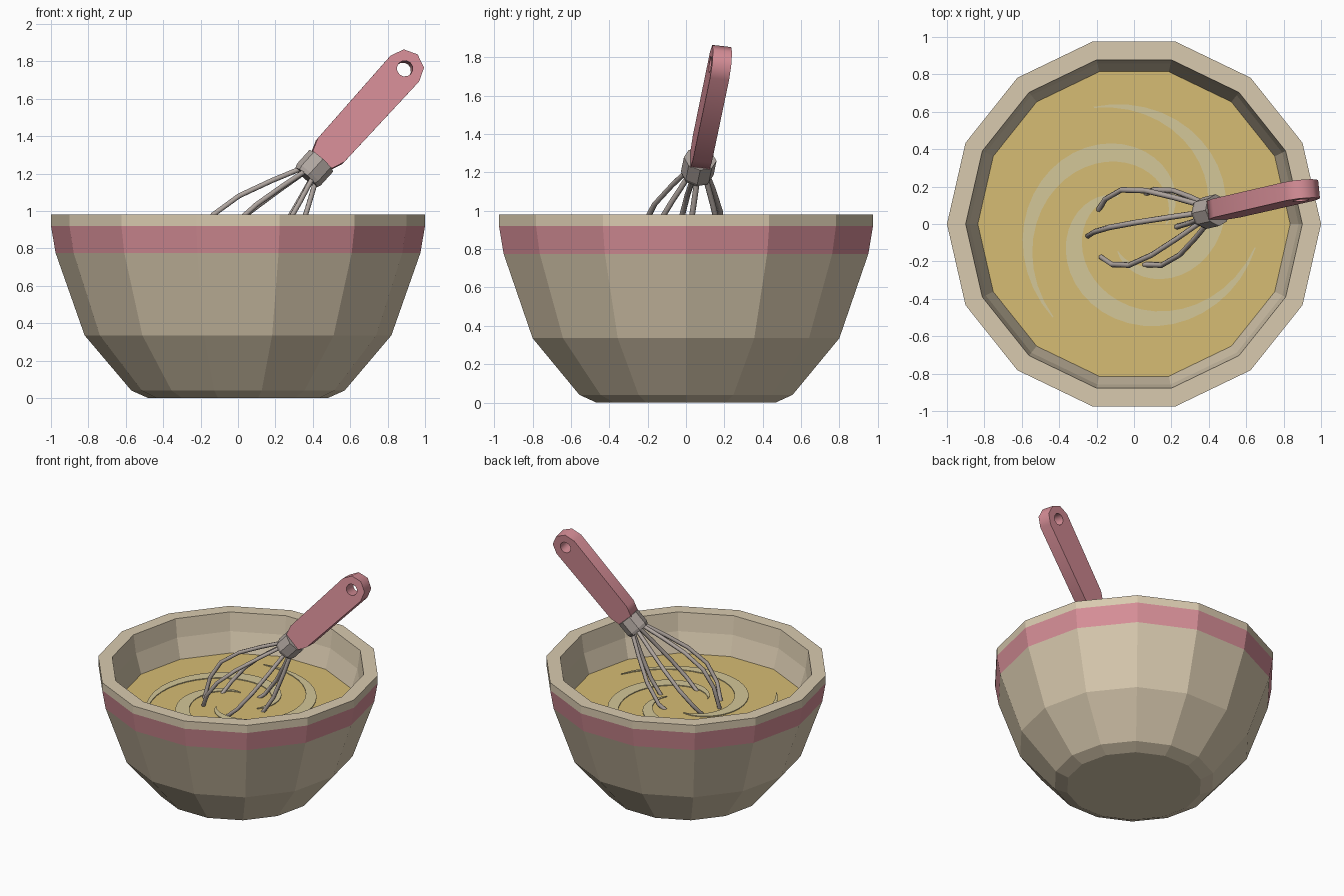
import bpy, bmesh, math
from mathutils import Matrix, Vector

if "Cube" in bpy.data.objects:
    bpy.data.objects.remove(bpy.data.objects["Cube"])


def material(name, hex_code):
    rgb = [int(hex_code[i:i + 2], 16) / 255 for i in (0, 2, 4)]
    col = [c / 12.92 if c < 0.04 else ((c + 0.055) / 1.055) ** 2.4 for c in rgb] + [1]
    m = bpy.data.materials.new(name)
    m.use_nodes = True
    m.diffuse_color = col
    m.node_tree.nodes["Principled BSDF"].inputs["Base Color"].default_value = col
    return m


cream = material("cream_ceramic", "D9CAAF")
pink = material("pink", "D68E97")
gold = material("golden_batter", "D6BC74")
pale = material("pale_batter", "D4C798")
metal = material("steel", "B0A6A0")


def add_mesh(name, bm, mats, matrix=None):
    bmesh.ops.recalc_face_normals(bm, faces=bm.faces)
    me = bpy.data.meshes.new(name)
    bm.to_mesh(me)
    bm.free()
    for m in mats:
        me.materials.append(m)
    ob = bpy.data.objects.new(name, me)
    bpy.context.collection.objects.link(ob)
    ob.matrix_world = matrix or Matrix()
    return ob


def lathe(name, profile, sides, mats, matrix=None, rule=None):
    """Spin (radius, height) points; both ends are closed with flat caps."""
    bm = bmesh.new()
    rings = []
    for r, z in profile:
        rings.append([bm.verts.new((r * math.cos(math.tau * i / sides),
                                    r * math.sin(math.tau * i / sides), z))
                      for i in range(sides)])
    for a, b in zip(rings, rings[1:]):
        for i in range(sides):
            j = (i + 1) % sides
            bm.faces.new((a[i], a[j], b[j], b[i]))
    bm.faces.new(rings[0])
    bm.faces.new(rings[-1])
    if rule:
        for f in bm.faces:
            f.material_index = rule(f)
    return add_mesh(name, bm, mats, matrix)


def add_curve(name, dims, splines, mat, matrix, closed, **settings):
    cu = bpy.data.curves.new(name, "CURVE")
    cu.dimensions = dims
    for pts in splines:
        sp = cu.splines.new("POLY")
        sp.points.add(len(pts) - 1)
        for p, co in zip(sp.points, pts):
            p.co = (*co, 1)
        sp.use_cyclic_u = closed
    for key, value in settings.items():
        setattr(cu, key, value)
    cu.materials.append(mat)
    ob = bpy.data.objects.new(name, cu)
    bpy.context.collection.objects.link(ob)
    ob.matrix_world = matrix
    bpy.ops.object.select_all(action="DESELECT")
    ob.select_set(True)
    bpy.context.view_layer.objects.active = ob
    bpy.ops.object.convert(target="MESH")
    return bpy.context.object


# Bowl: outer wall, rim and inner wall, with a painted band
SIDES = 14
LEVEL = 0.69


def in_band(face):
    c = face.calc_center_median()
    return int(0.8 < c.z < 0.9 and c.xy.length > 0.93)


lathe("bowl", [(0.48, 0), (0.57, 0.04), (0.82, 0.335), (0.975, 0.775), (1, 0.92),
               (1, 0.98), (0.9, 0.98), (0.88, 0.84), (0.82, 0.64), (0.72, 0.38),
               (0.48, 0.1)],
      SIDES, [cream, pink], rule=in_band)

# Batter surface
lathe("batter", [(0.825, LEVEL - 0.04), (0.838, LEVEL)], SIDES, [gold])

# Three tapered spiral swirls lying on the batter
STEPS = 28
bm = bmesh.new()
for arm in range(3):
    pairs = []
    for k in range(STEPS + 1):
        t = k / STEPS
        ang = math.radians(229 + 120 * arm - 230 * t)
        mid, half = 0.66 - 0.49 * t, 0.003 + 0.048 * math.sin(math.pi * t)
        pairs.append([bm.verts.new((r * math.cos(ang), r * math.sin(ang), LEVEL + 0.006))
                      for r in (mid - half, mid + half)])
    for (a, b), (c, d) in zip(pairs, pairs[1:]):
        bm.faces.new((a, b, d, c))
bmesh.ops.recalc_face_normals(bm, faces=bm.faces)
bm.normal_update()
if sum(f.normal.z for f in bm.faces) < 0:
    bmesh.ops.reverse_faces(bm, faces=bm.faces)
top = bm.faces[:]
extruded = bmesh.ops.extrude_face_region(bm, geom=top, use_keep_orig=True)
for v in extruded["geom"]:
    if isinstance(v, bmesh.types.BMVert):
        v.co.z -= 0.007
add_mesh("batter_swirls", bm, [pale])

# Whisk frame: the axis leans out over the rim
origin = Vector((0.406, 0.065, 1.225))
axis = Vector((0.664, 0.152, 0.733)).normalized()
wide = axis.cross(Vector((0, 1, 0))).normalized()
flat = axis.cross(wide)


def frame(x, y, z):
    return Matrix.Translation(origin) @ Matrix((x, y, z)).transposed().to_4x4()


along_z = frame(wide, flat, axis)
along_x = frame(axis, wide, flat)

# Handle: flat bar with a rounded end and a hanging hole
HOLE = 0.725
outline = [(0.05, -0.065), (0.13, -0.095)]
outline += [(HOLE + 0.103 * math.cos(math.radians(a)), 0.103 * math.sin(math.radians(a)), )
            for a in range(-90, 91, 45)]
outline += [(0.13, 0.095), (0.05, 0.065)]
hole = [(HOLE + 0.043 * math.cos(math.tau * i / 12), 0.043 * math.sin(math.tau * i / 12))
        for i in range(12)]
add_curve("whisk_handle", "2D", [[(x, y, 0) for x, y in pts] for pts in (outline, hole)],
          pink, along_x, True, fill_mode="BOTH", extrude=0.05)

# Collar between handle and wires
lathe("whisk_collar", [(0.078, -0.062), (0.086, -0.04), (0.086, 0.06)], 8, [metal], along_z)

# Six wires bulging out and dipping into the batter
wire = [(0.05, -0.04), (0.125, -0.2), (0.2, -0.38), (0.235, -0.55), (0.205, -0.7),
        (0.12, -0.85), (0.02, -0.91)]
wires = []
for i in range(6):
    a = math.tau * i / 6
    wires.append([(r * math.cos(a), r * math.sin(a), s) for r, s in wire])
add_curve("whisk_wires", "3D", wires, metal, along_z, False,
          bevel_depth=0.015, bevel_resolution=1, use_fill_caps=True)
